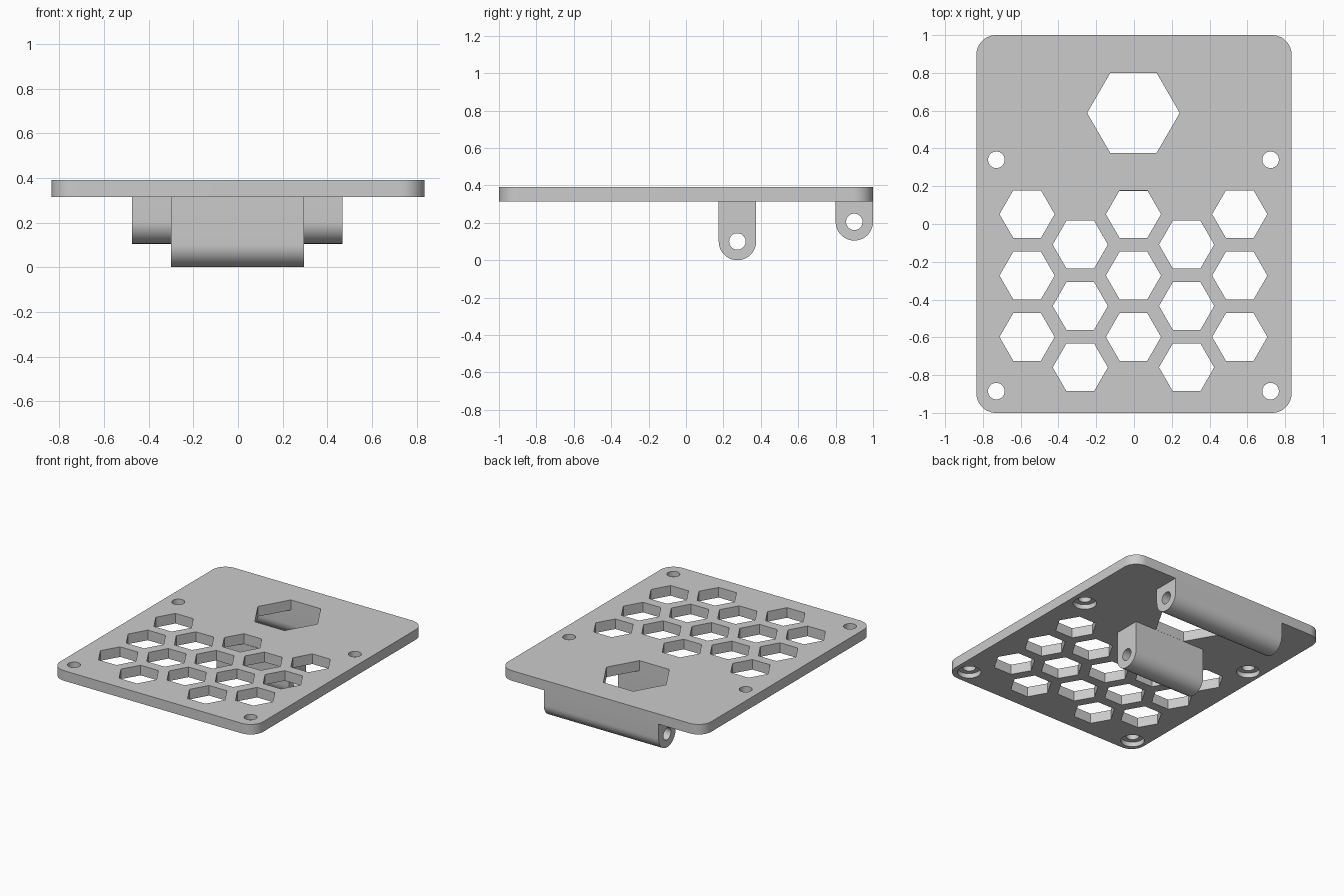
import bpy, bmesh, math
from mathutils import Matrix

if "Cube" in bpy.data.objects:
    bpy.data.objects.remove(bpy.data.objects["Cube"])

grey = bpy.data.materials.new("plain grey")
grey.use_nodes = True
COLOUR = (0.6, 0.6, 0.6, 1)
grey.diffuse_color = COLOUR
grey.node_tree.nodes["Principled BSDF"].inputs["Base Color"].default_value = COLOUR

BOTTOM, TOP = 0.315, 0.39
MID_X = -0.003          # centre line of the holes and lugs


def arc(cx, cy, r, start, end, steps):
    angles = [math.radians(start + (end - start) * i / steps) for i in range(steps + 1)]
    return [(cx + r * math.cos(a), cy + r * math.sin(a)) for a in angles]


def circle(cx, cy, r, sides):
    return arc(cx, cy, r, 0, 360, sides)[:-1]


def prism(bm, outline, low, high, along_x=False):
    """Extrude an outline upwards, or an outline in (y, z) along x."""
    def place(a, b, h):
        return (h, a, b) if along_x else (a, b, h)
    lower = [bm.verts.new(place(a, b, low)) for a, b in outline]
    upper = [bm.verts.new(place(a, b, high)) for a, b in outline]
    bm.faces.new(lower[::-1])
    bm.faces.new(upper)
    n = len(outline)
    for i in range(n):
        j = (i + 1) % n
        bm.faces.new((lower[i], lower[j], upper[j], upper[i]))


def make_object(name, bm):
    bmesh.ops.recalc_face_normals(bm, faces=bm.faces)
    mesh = bpy.data.meshes.new(name)
    bm.to_mesh(mesh)
    bm.free()
    mesh.materials.append(grey)
    obj = bpy.data.objects.new(name, mesh)
    bpy.context.collection.objects.link(obj)
    return obj


def cut(obj, cutter):
    """Subtract the cutter, then discard it."""
    cutter.hide_render = True
    mod = obj.modifiers.new("holes", "BOOLEAN")
    mod.operation = "DIFFERENCE"
    mod.solver = "EXACT"
    mod.object = cutter
    bpy.ops.object.select_all(action="DESELECT")
    bpy.context.view_layer.objects.active = obj
    obj.select_set(True)
    bpy.ops.object.modifier_apply(modifier=mod.name)
    bpy.data.objects.remove(cutter)


def smooth(obj):
    bpy.ops.object.select_all(action="DESELECT")
    bpy.context.view_layer.objects.active = obj
    obj.select_set(True)
    bpy.ops.object.shade_smooth_by_angle(angle=math.radians(30))


# Rounded plate
CORNER, HALF_X, HALF_Y = 0.105, 0.835, 1.0
ix, iy = HALF_X - CORNER, HALF_Y - CORNER
outline = []
for k, (sx, sy) in enumerate([(1, 1), (-1, 1), (-1, -1), (1, -1)]):
    outline += arc(sx * ix, sy * iy, CORNER, 90 * k, 90 * k + 90, 12)
bm = bmesh.new()
prism(bm, outline, BOTTOM, TOP)
plate = make_object("plate", bm)

# Hexagonal windows: one large, and a honeycomb of five columns
bm = bmesh.new()
prism(bm, circle(MID_X, 0.588, 0.245, 6), 0.2, 0.5)
for column in range(-2, 3):
    first = -0.109 if column % 2 else 0.052
    for row in range(3):
        prism(bm, circle(MID_X + 0.2815 * column, first - 0.325 * row, 0.146, 6), 0.2, 0.5)
cut(plate, make_object("window_cutter", bm))

# Screw holes, counterbored from below
for low, high, radius in [(0.2, 0.5, 0.044), (0.2, 0.35, 0.08)]:
    bm = bmesh.new()
    for side in (-1, 1):
        for y in (0.34, -0.885):
            prism(bm, circle(MID_X + 0.726 * side, y, radius, 32), low, high)
    cut(plate, make_object("screw_cutter", bm))
smooth(plate)

# Rounded hinge lugs with a pin hole along x
for name, y, z, half_width in [("middle_lug", 0.275, 0.1, 0.298),
                               ("rear_lug", 0.9, 0.205, 0.472)]:
    profile = [(y + 0.1, BOTTOM), (y - 0.1, BOTTOM)] + arc(y, z, 0.1, 180, 360, 24)
    bm = bmesh.new()
    prism(bm, profile, MID_X - half_width, MID_X + half_width, along_x=True)
    lug = make_object(name, bm)
    bm = bmesh.new()
    prism(bm, circle(y, z, 0.044, 32), -1, 1, along_x=True)
    cut(lug, make_object("pin_cutter", bm))
    smooth(lug)
